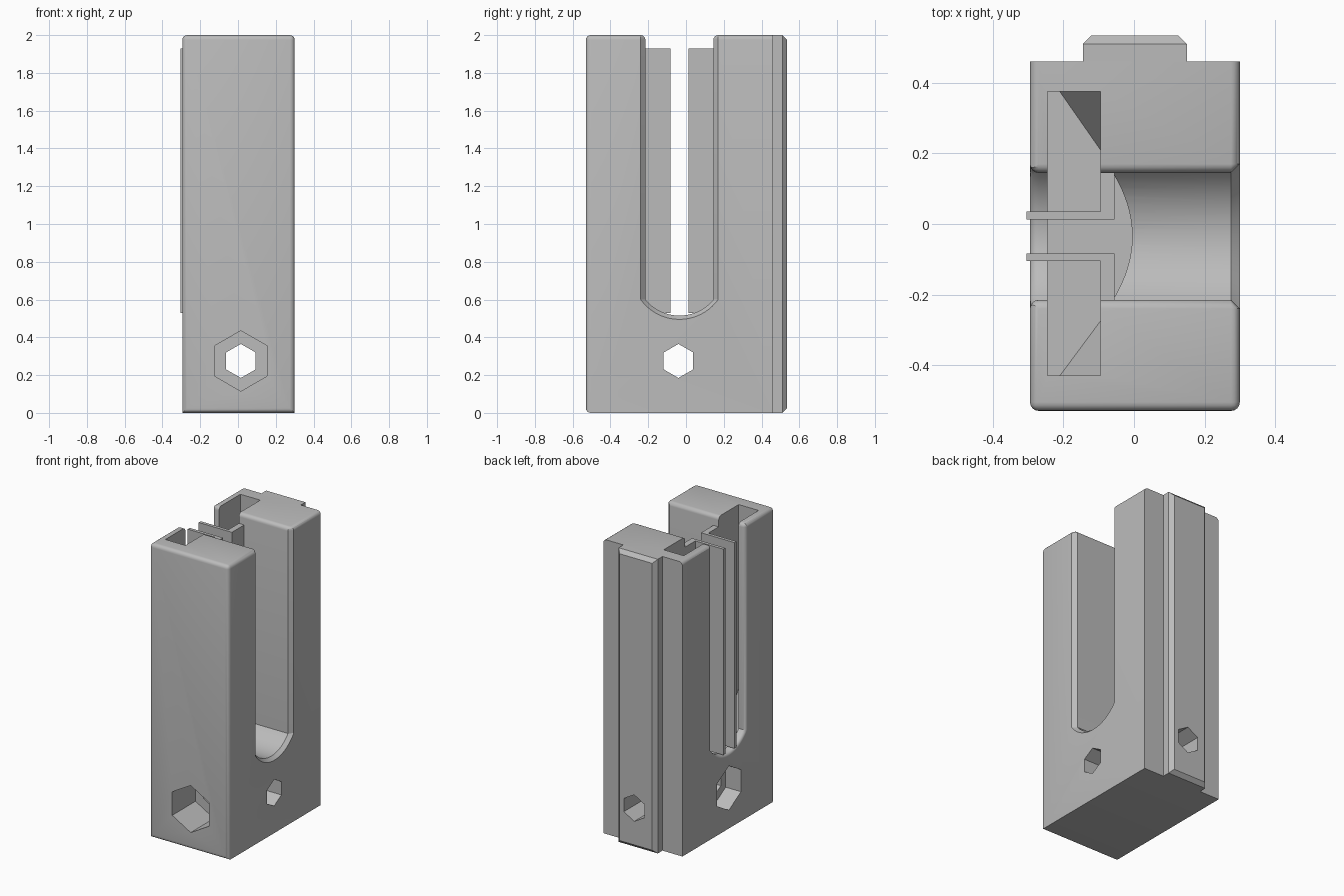
import bpy, bmesh, math
from mathutils import Vector

cube = bpy.data.objects.get("Cube")
if cube:
    bpy.data.objects.remove(cube, do_unlink=True)

grey = bpy.data.materials.new("light_grey")
grey.use_nodes = True
COLOUR = (0.5, 0.5, 0.5, 1)
grey.diffuse_color = COLOUR
for node in grey.node_tree.nodes:
    if node.type == 'BSDF_PRINCIPLED':
        node.inputs["Base Color"].default_value = COLOUR

X0, X1, Y0, Y1, TOP = -0.295, 0.3, -0.53, 0.46, 2.0
MID = -0.035      # slot centre in y
HALF = 0.18       # slot half width
FLOOR = 0.5       # pocket floor
HOLE_Z = 0.275
R = 0.025         # edge rounding


def finish(bm, name):
    bmesh.ops.recalc_face_normals(bm, faces=bm.faces)
    mesh = bpy.data.meshes.new(name)
    bm.to_mesh(mesh)
    bm.free()
    mesh.materials.append(grey)
    obj = bpy.data.objects.new(name, mesh)
    bpy.context.collection.objects.link(obj)
    return obj


def box_mesh(x, y, z):
    bm = bmesh.new()
    bmesh.ops.create_cube(bm, size=1)
    for v in bm.verts:
        v.co = Vector([r[0] if c < 0 else r[1] for c, r in zip(v.co, (x, y, z))])
    return bm


def box(name, x, y, z):
    return finish(box_mesh(x, y, z), name)


def loft(name, rings):
    """Closed solid through rings that share one point count."""
    bm = bmesh.new()
    loops = [[bm.verts.new(p) for p in ring] for ring in rings]
    n = len(loops[0])
    for a, b in zip(loops, loops[1:]):
        for i in range(n):
            j = (i + 1) % n
            bm.faces.new((a[i], a[j], b[j], b[i]))
    bm.faces.new(loops[0])
    bm.faces.new(loops[-1][::-1])
    return finish(bm, name)


def prism(name, outline, z0, z1):
    return loft(name, [[(x, y, z) for x, y in outline] for z in (z0, z1)])


def hex_bar(name, axis, centre, radius, start, end):
    rings = []
    for d in (start, end):
        ring = []
        for i in range(6):
            a = math.radians(60 * i + 30)
            s, z = centre + radius * math.cos(a), HOLE_Z + radius * math.sin(a)
            ring.append((d, s, z) if axis == 'x' else (s, d, z))
        rings.append(ring)
    return loft(name, rings)


def activate(obj):
    bpy.ops.object.select_all(action='DESELECT')
    obj.select_set(True)
    bpy.context.view_layer.objects.active = obj


def cut(obj, cutter):
    mod = obj.modifiers.new("cut", 'BOOLEAN')
    mod.operation, mod.solver, mod.object = 'DIFFERENCE', 'EXACT', cutter
    cutter.hide_render = True
    activate(obj)
    bpy.ops.object.modifier_apply(modifier=mod.name)
    bpy.data.objects.remove(cutter, do_unlink=True)


# Main block with rounded front and top side edges
bm = box_mesh((X0, X1), (Y0, Y1), (0, TOP))


def rounded(edge):
    a, b = (v.co for v in edge.verts)
    front = max(a.y, b.y) < 0
    top_side = min(a.z, b.z) > 1 and abs(a.x - b.x) < 0.01
    return front or top_side


bmesh.ops.bevel(bm, geom=[e for e in bm.edges if rounded(e)], offset=R,
                segments=4, profile=0.5, affect='EDGES', clamp_overlap=True)
body = finish(bm, "body")


# U-shaped slot, flaring at both sides and at the top
def fillet(steps):
    angles = [math.pi / 2 * i / steps for i in range(steps + 1)]
    return [(R * (1 - math.sin(a)), R * (1 - math.cos(a))) for a in angles]


def slot_ring(x, grow):
    half, sag = HALF + grow, 0.085 + grow * 0.8
    rad = (half ** 2 + sag ** 2) / (2 * sag)
    sweep = math.asin(half / rad)
    pts = []
    for i in range(21):
        a = sweep * (i / 10 - 1)
        pts.append((rad * math.sin(a), 0.6 - sag + rad * (1 - math.cos(a))))
    side = [(half + o, TOP - d) for d, o in fillet(4)] + [(half + R, TOP + 0.1)]
    pts += side + [(-y, z) for y, z in reversed(side)]
    return [(x, MID + y, z) for y, z in pts]


rings = [slot_ring(X0 - 0.1, R)]
rings += [slot_ring(X0 + d, o) for d, o in reversed(fillet(4))]
rings += [slot_ring(X1 - d, o) for d, o in fillet(1)]
rings += [slot_ring(X1 + 0.1, R)]
cut(body, loft("slot_cutter", rings))

# Pocket behind the thin side wall, and its curved floor edge
cut(body, box("pocket_cutter", (-0.245, -0.095), (-0.43, 0.375), (FLOOR, TOP + 0.1)))
bulge = [(-0.005 - 0.055 * (i / 8) ** 2, MID + HALF * i / 8) for i in range(-8, 9)]
cut(body, prism("floor_cutter", [(-0.2, MID - HALF)] + bulge + [(-0.2, MID + HALF)],
                FLOOR, 0.61))

# Rail on the back with chamfered outer edges
bm = box_mesh((-0.145, 0.15), (Y1 - 0.02, 0.535), (0, TOP))
outer = [e for e in bm.edges if min(v.co.y for v in e.verts) > 0.5]
bmesh.ops.bevel(bm, geom=outer, offset=R, segments=1, affect='EDGES')
rail = finish(bm, "back_rail")

# Hexagonal holes, each with a wide socket
for part in (body, rail):
    cut(part, hex_bar("hole_cutter", 'y', 0.015, 0.09, -0.7, 0.7))
cut(body, hex_bar("hole_cutter", 'x', MID - 0.005, 0.09, -0.5, 0.5))
cut(body, hex_bar("socket_cutter", 'y', 0.015, 0.16, -0.7, -0.28))
cut(body, hex_bar("socket_cutter", 'x', MID - 0.005, 0.15, -0.5, -0.18))

# Mirrored pair of L-shaped contact strips
for name, s in (("back_contact", 1), ("front_contact", -1)):
    shape = [(-0.305, 0.048), (-0.055, 0.048), (-0.055, 0.19),
             (-0.095, 0.19), (-0.095, 0.07), (-0.305, 0.07)]
    prism(name, [(x, MID + s * y) for x, y in shape], 0.53, 1.93)

# Sloped corner gussets on the pocket floor
for name, wall, tip in (("back_gusset", 0.375, 0.21), ("front_gusset", -0.43, -0.275)):
    bm = bmesh.new()
    for p in ((-0.21, wall, FLOOR), (-0.095, tip, FLOOR),
              (-0.095, wall, FLOOR), (-0.095, wall, 0.75)):
        bm.verts.new(p)
    bmesh.ops.convex_hull(bm, input=bm.verts)
    finish(bm, name)

activate(body)
bpy.ops.object.shade_smooth_by_angle(angle=math.radians(30))
